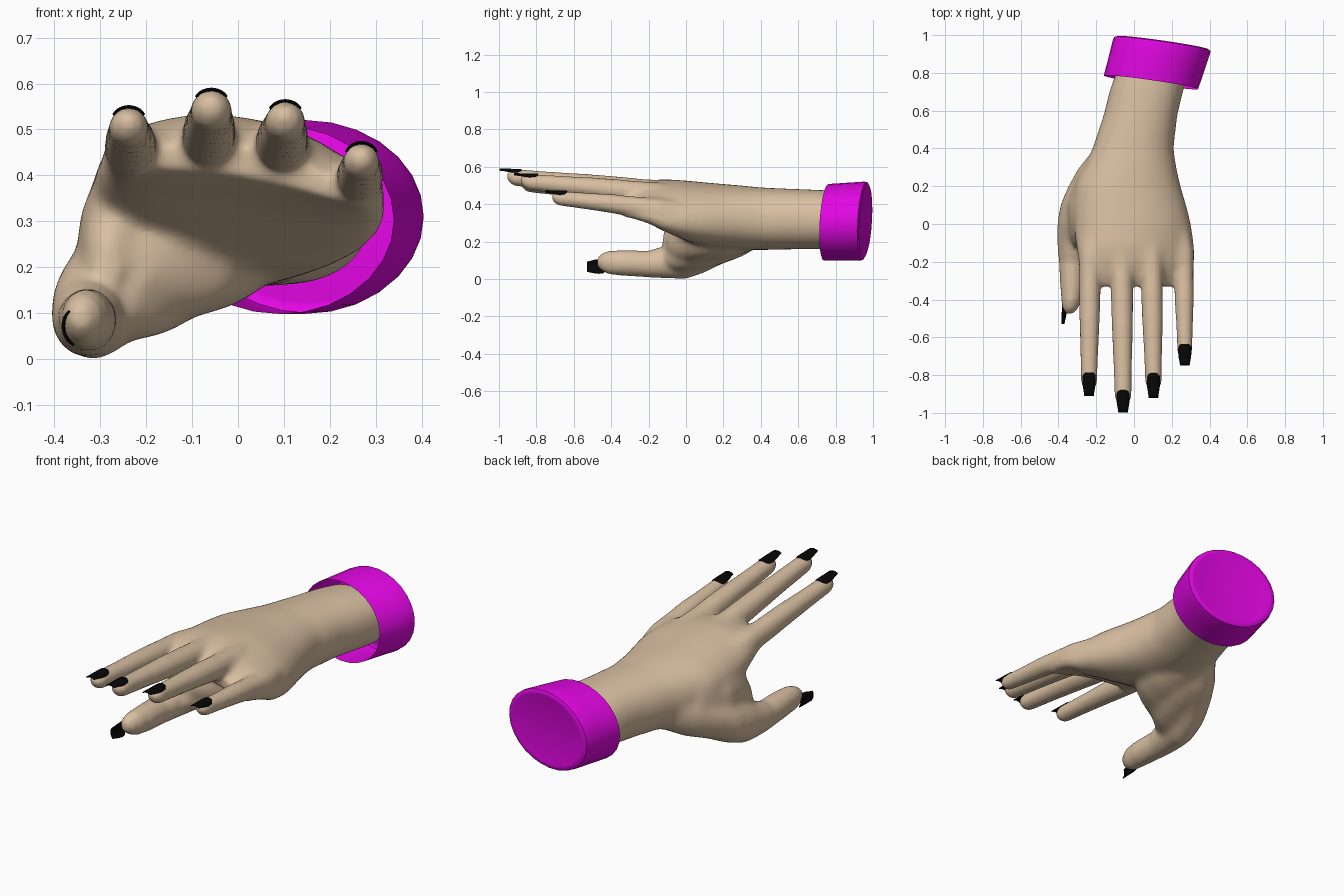
import bpy, bmesh, math
from mathutils import Vector, Matrix


def material(name, rgb):
    m = bpy.data.materials.new(name)
    m.diffuse_color = (*rgb, 1)
    return m


SKIN = material("skin", (0.695, 0.525, 0.36))
BLACK = material("nail_black", (0.002, 0.002, 0.002))
MAGENTA = material("cuff_magenta", (0.77, 0.002, 0.77))


def add_object(name, bm, mat):
    bmesh.ops.recalc_face_normals(bm, faces=bm.faces)
    me = bpy.data.meshes.new(name)
    bm.to_mesh(me)
    bm.free()
    me.materials.append(mat)
    ob = bpy.data.objects.new(name, me)
    bpy.context.collection.objects.link(ob)
    bpy.ops.object.select_all(action='DESELECT')
    ob.select_set(True)
    bpy.context.view_layer.objects.active = ob
    bpy.ops.object.shade_smooth_by_angle(angle=math.radians(40))
    return ob


def skin_rings(bm, rings, open_start=False):
    """Bridge closed rings of points and cap the ends."""
    vs = [[bm.verts.new(p) for p in r] for r in rings]
    n = len(vs[0])
    for a, b in zip(vs, vs[1:]):
        for i in range(n):
            j = (i + 1) % n
            bm.faces.new((a[i], a[j], b[j], b[i]))
    if not open_start:
        bm.faces.new(vs[0])
    bm.faces.new(list(reversed(vs[-1])))


def loft(bm, sections, power=1.0, n=32):
    """Sections are (y, centre x, centre z, radius x, radius z, knuckle arch)."""
    rings = []
    for y, cx, cz, rx, rz, *arch in sections:
        k = arch[0] if arch else 0
        ring = []
        for i in range(n):
            a = math.tau * i / n
            c, s = math.cos(a), math.sin(a)
            u = math.copysign(abs(c) ** power, c)
            v = math.copysign(abs(s) ** power, s)
            ring.append((cx + rx * u, y, cz + rz * v - k * (0.045 * u + 0.05 * u * u)))
        rings.append(ring)
    skin_rings(bm, rings)


hand = bmesh.new()

# Forearm and palm
loft(hand, [
    (0.85, 0.11, 0.315, 0.187, 0.153),
    (0.72, 0.07, 0.318, 0.196, 0.159),
    (0.58, 0.035, 0.320, 0.196, 0.162),
    (0.40, -0.005, 0.322, 0.215, 0.168, 0.05),
    (0.30, -0.020, 0.329, 0.245, 0.171, 0.12),
    (0.20, -0.032, 0.336, 0.280, 0.172, 0.25),
    (0.10, -0.022, 0.349, 0.300, 0.167, 0.42),
    (0.00, -0.008, 0.367, 0.311, 0.158, 0.6),
    (-0.12, 0.006, 0.405, 0.315, 0.124, 1),
    (-0.20, 0.013, 0.425, 0.308, 0.093, 1),
    (-0.27, 0.014, 0.431, 0.290, 0.065, 1),
    (-0.33, 0.014, 0.431, 0.265, 0.033, 1)], power=0.9)

# Thumb with its rounded tip
loft(hand, [
    (0.46, -0.10, 0.300, 0.04, 0.06),
    (0.38, -0.15, 0.262, 0.075, 0.10),
    (0.30, -0.20, 0.230, 0.093, 0.113),
    (0.20, -0.247, 0.190, 0.103, 0.108),
    (0.10, -0.290, 0.147, 0.102, 0.115),
    (0.00, -0.313, 0.113, 0.095, 0.116),
    (-0.10, -0.325, 0.092, 0.082, 0.089),
    (-0.20, -0.330, 0.080, 0.067, 0.071),
    (-0.33, -0.328, 0.085, 0.062, 0.068),
    (-0.41, -0.332, 0.088, 0.052, 0.063),
    (-0.45, -0.338, 0.090, 0.039, 0.047),
    (-0.475, -0.343, 0.090, 0.018, 0.022)])

# Thumb muscle, its lower slope, and the web to the index finger
loft(hand, [
    (0.40, -0.07, 0.260, 0.10, 0.09),
    (0.30, -0.08, 0.243, 0.15, 0.110),
    (0.20, -0.09, 0.225, 0.18, 0.118),
    (0.08, -0.12, 0.210, 0.18, 0.118),
    (0.00, -0.165, 0.205, 0.15, 0.115),
    (-0.06, -0.215, 0.200, 0.095, 0.095),
    (-0.10, -0.240, 0.190, 0.045, 0.05)])
loft(hand, [
    (0.30, -0.15, 0.220, 0.10, 0.095),
    (0.20, -0.17, 0.187, 0.13, 0.105),
    (0.08, -0.20, 0.152, 0.13, 0.100),
    (0.00, -0.225, 0.135, 0.12, 0.095),
    (-0.06, -0.255, 0.125, 0.08, 0.080),
    (-0.11, -0.280, 0.115, 0.05, 0.050)])
loft(hand, [
    (0.28, -0.20, 0.300, 0.09, 0.11),
    (0.10, -0.255, 0.270, 0.095, 0.14),
    (0.00, -0.265, 0.255, 0.080, 0.14),
    (-0.07, -0.275, 0.235, 0.062, 0.11),
    (-0.125, -0.285, 0.200, 0.030, 0.06)])


def finger(x0, x1, z0, z1, tip_y, r0, r1):
    y0, y1 = -0.15, tip_y + 0.06
    # Root fading into the back of the hand
    sec = [(0.02, x0 * 0.93, z0 - 0.012, r0 * 0.45, r0 * 0.45),
           (-0.06, x0 * 0.97, z0 - 0.006, r0 * 0.8, r0 * 0.8)]
    for t, bulge, deep in ((0, 0, 0.007), (0.25, 0, 0.004), (0.5, 0.002, 0), (0.75, 0, 0), (1, 0, 0)):
        r = r0 + (r1 - r0) * t + bulge
        sec.append((y0 + (y1 - y0) * t, x0 + (x1 - x0) * t, z0 + (z1 - z0) * t - deep, r, r + deep))
    for i in range(1, 6):
        a = math.radians(16 * i)
        k = math.cos(a)
        sec.append((y1 - 0.06 * math.sin(a), x1, z1 + (1 - k) * r1 * 0.35, r1 * k, r1 * k))
    loft(hand, sec, n=24)


def nail(name, x, z, r, y0, y1, width, turn=0):
    """Curved tapered plate over a fingertip, turned about the finger axis."""
    bm = bmesh.new()
    rows = []
    for t, w in ((0, 0.45), (0.05, 0.75), (0.14, 0.95), (0.35, 1), (0.6, 0.92), (0.8, 0.8), (1, 0.7)):
        row = []
        for i in range(9):
            u = (i / 4 - 1) * w * width
            h = math.sqrt(r * r - u * u) + 0.003 * t
            row.append(bm.verts.new((u, y0 + (y1 - y0) * t, h)))
        rows.append(row)
    for a, b in zip(rows, rows[1:]):
        for i in range(8):
            bm.faces.new((a[i], b[i], b[i + 1], a[i + 1]))
    bmesh.ops.transform(bm, verts=bm.verts,
                        matrix=Matrix.Translation((x, 0, z)) @ Matrix.Rotation(turn, 4, 'Y'))
    ob = add_object(name, bm, BLACK)
    mod = ob.modifiers.new("thickness", 'SOLIDIFY')
    mod.thickness = 0.005
    mod.offset = 0


# Four fingers: name, x base, x tip, z base, z tip, tip y, radii, nail y range
for name, x0, x1, z0, z1, tip, r0, r1, n0, n1 in (
        ("index", -0.232, -0.238, 0.449, 0.505, -0.885, 0.062, 0.043, -0.785, -0.91),
        ("middle", -0.066, -0.058, 0.468, 0.541, -0.96, 0.064, 0.045, -0.88, -0.998),
        ("ring", 0.092, 0.103, 0.456, 0.517, -0.885, 0.063, 0.044, -0.79, -0.92),
        ("little", 0.263, 0.269, 0.377, 0.430, -0.72, 0.057, 0.040, -0.635, -0.75)):
    finger(x0, x1, z0, z1, tip, r0, r1)
    nail(name + "_nail", x1, z1, r1 - 0.0005, n0, n1, 0.034)

nail("thumb_nail", -0.329, 0.072, 0.050, -0.43, -0.53, 0.038, math.radians(-98))

# Fuse the overlapping volumes into one hand
ob = add_object("hand", hand, SKIN)
fuse = ob.modifiers.new("fuse", 'REMESH')
fuse.mode = 'VOXEL'
fuse.voxel_size = 0.01
fuse.use_smooth_shade = True
bpy.ops.object.modifier_apply(modifier="fuse")

# Soften everything a little, and the palm, webs and thumb root much more
group = ob.vertex_groups.new(name="palm")
for v in ob.data.vertices:
    w = min(1, max(0, (v.co.y + 0.36) / 0.16))
    if v.co.z < 0.2:
        w = min(w, max(0, (v.co.y + 0.15) / 0.15))
    if w > 0:
        group.add([v.index], w, 'REPLACE')
for label, steps, limit in (("soften", 8, ""), ("blend", 55, "palm")):
    mod = ob.modifiers.new(label, 'SMOOTH')
    mod.factor = 0.5
    mod.iterations = steps
    mod.vertex_group = limit

# Cuff: tilted oval shell, open at the wrist and closed at the far end
near, far = Vector((0.09, 0.75, 0.303)), Vector((0.152, 0.96, 0.310))
side, up = Vector((0.252, -0.036, 0)), Vector((0, 0.012, 0.207))
rings = []
for t, s in ((0.0, 0.99), (0.3, 1.0), (0.6, 1.01), (0.9, 1.02),
             (0.97, 1.01), (1.0, 0.95), (1.0, 0.90), (0.985, 0.84)):
    c = near.lerp(far, t)
    rings.append([c + s * (side * math.cos(a) + up * math.sin(a))
                  for a in (math.tau * i / 28 for i in range(28))])
cuff = bmesh.new()
skin_rings(cuff, rings, open_start=True)
add_object("cuff", cuff, MAGENTA)
